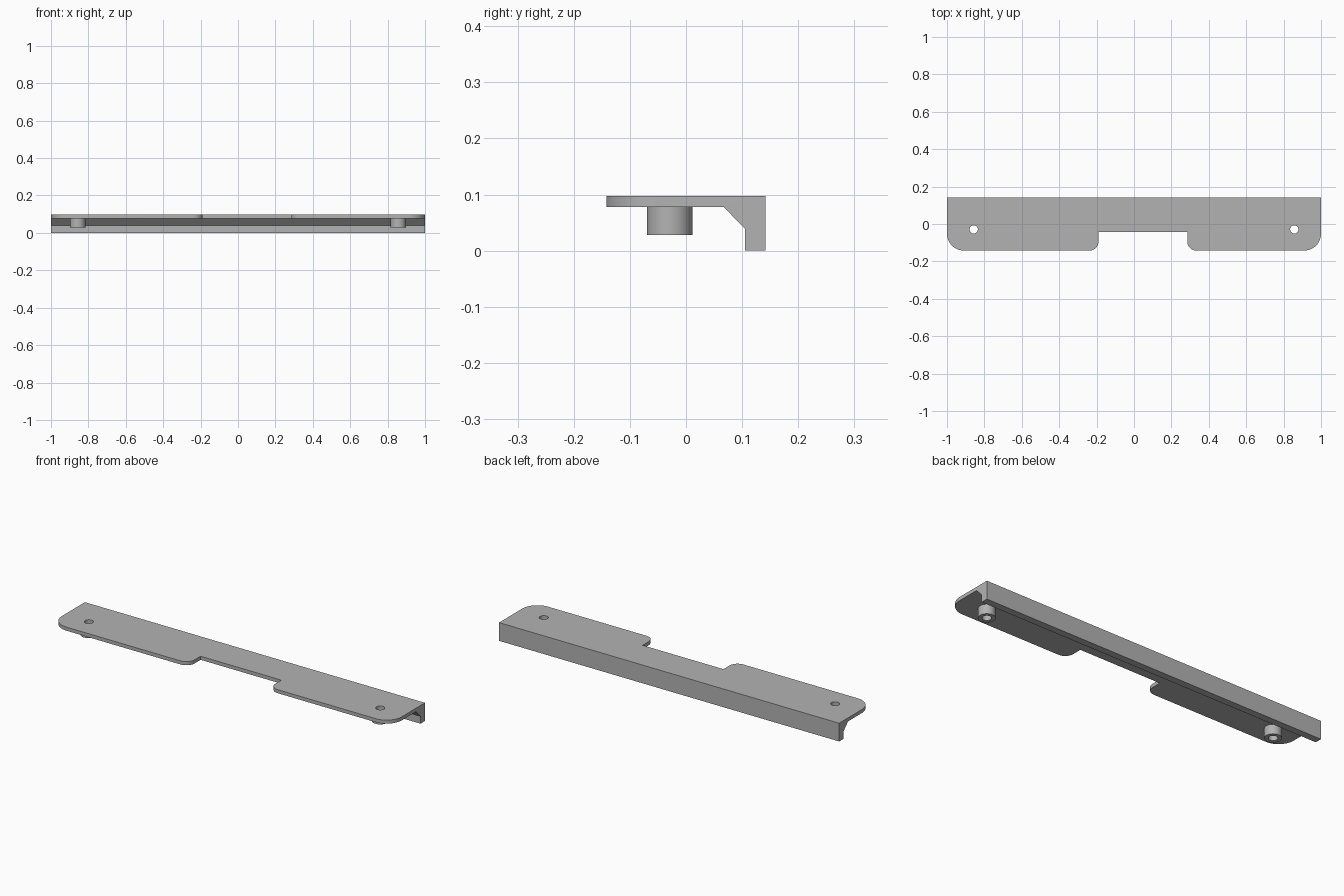
import bpy, bmesh, math
from mathutils import Vector, Matrix

cube = bpy.data.objects.get("Cube")
if cube:
    bpy.data.objects.remove(cube, do_unlink=True)

grey = bpy.data.materials.new("plain grey")
grey.use_nodes = True
COLOUR = (0.45, 0.45, 0.45, 1)
grey.diffuse_color = COLOUR
grey.node_tree.nodes["Principled BSDF"].inputs["Base Color"].default_value = COLOUR


def make_object(name, bm):
    bmesh.ops.recalc_face_normals(bm, faces=bm.faces)
    mesh = bpy.data.meshes.new(name)
    bm.to_mesh(mesh)
    bm.free()
    mesh.materials.append(grey)
    obj = bpy.data.objects.new(name, mesh)
    bpy.context.collection.objects.link(obj)
    return obj


def prism(name, points, direction):
    bm = bmesh.new()
    face = bm.faces.new([bm.verts.new(p) for p in points])
    out = bmesh.ops.extrude_face_region(bm, geom=[face])
    verts = [v for v in out["geom"] if isinstance(v, bmesh.types.BMVert)]
    bmesh.ops.translate(bm, verts=verts, vec=direction)
    return make_object(name, bm)


def cylinder(name, x, y, radius, low, high):
    bm = bmesh.new()
    bmesh.ops.create_cone(bm, cap_ends=True, segments=48, radius1=radius, radius2=radius,
                          depth=high - low,
                          matrix=Matrix.Translation((x, y, (low + high) / 2)))
    return make_object(name, bm)


def arc(cx, cy, r, start, steps=12):
    # Quarter turn, counter-clockwise from the start angle
    return [(cx + r * math.cos(math.radians(start + 90 * i / steps)),
             cy + r * math.sin(math.radians(start + 90 * i / steps)), -0.1)
            for i in range(steps + 1)]


def combine(target, tool, operation):
    mod = target.modifiers.new(operation.lower(), "BOOLEAN")
    mod.operation, mod.solver, mod.object = operation, "EXACT", tool
    bpy.context.view_layer.objects.active = target
    bpy.ops.object.modifier_apply(modifier=mod.name)
    bpy.data.objects.remove(tool, do_unlink=True)


FRONT, BACK, TOP, UNDER = -0.142, 0.142, 0.097, 0.078
NOTCH_Y, NOTCH_L, NOTCH_R = -0.043, -0.19, 0.285
R_END, R_NOTCH = 0.09, 0.048

# Angle section: thin plate, chamfered gusset and rear lip
section = [(FRONT, UNDER), (0.067, UNDER), (0.105, 0.039), (0.105, 0),
           (BACK, 0), (BACK, TOP), (FRONT, TOP)]
body = prism("mounting_bracket", [(-1.1, y, z) for y, z in section], Vector((2.2, 0, 0)))

# Plan outline with rounded front corners and an off-centre notch
outline = (arc(-1 + R_END, FRONT + R_END, R_END, 180)
           + arc(NOTCH_L - R_NOTCH, FRONT + R_NOTCH, R_NOTCH, 270)
           + [(NOTCH_L, NOTCH_Y, -0.1), (NOTCH_R, NOTCH_Y, -0.1)]
           + arc(NOTCH_R + R_NOTCH, FRONT + R_NOTCH, R_NOTCH, 180)
           + arc(1 - R_END, FRONT + R_END, R_END, 270)
           + [(1, 0.2, -0.1), (-1, 0.2, -0.1)])
combine(body, prism("outline_cutter", outline, Vector((0, 0, 0.3))), "INTERSECT")

# Hollow bosses under both ends, drilled through the plate
for x in (-0.857, 0.857):
    combine(body, cylinder("boss", x, -0.029, 0.0405, 0.028, 0.088), "UNION")
    combine(body, cylinder("screw_hole", x, -0.029, 0.022, -0.05, 0.2), "DIFFERENCE")

bpy.ops.object.select_all(action="DESELECT")
body.select_set(True)
bpy.context.view_layer.objects.active = body
bpy.ops.object.shade_smooth_by_angle(angle=math.radians(30))
